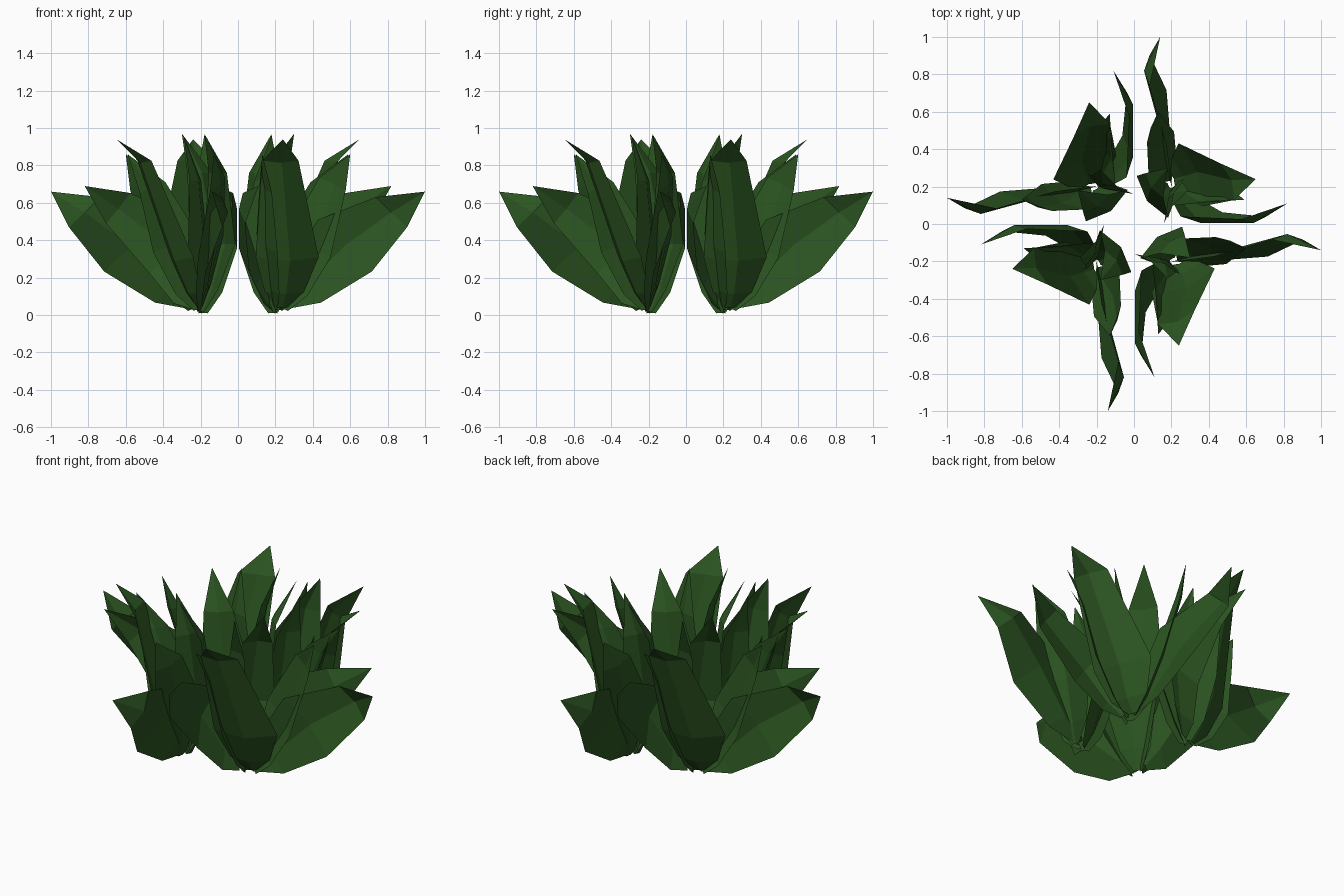
import bpy
import math
from mathutils import Vector, Matrix

if "Cube" in bpy.data.objects:
    bpy.data.objects.remove(bpy.data.objects["Cube"])

green = bpy.data.materials.new("dark leaf green")
green.diffuse_color = (0.024, 0.088, 0.015, 1)
green.use_nodes = True
green.node_tree.nodes["Principled BSDF"].inputs["Base Color"].default_value = green.diffuse_color

# One clump: name, midrib points (base, belly, shoulder, tip), half width, width direction
LEAVES = [
    ("long_side_leaf", (.20, .22, .05), (.15, .57, .37), (.07, .82, .55), (.14, 1.0, .66), .20, (0, .72, -.69)),
    ("short_side_leaf", (.22, .17, .05), (.36, .03, .36), (.64, .02, .57), (.82, .11, .69), .18, (.62, .06, -.78)),
    ("broad_leaf", (.21, .24, .04), (.32, .27, .30), (.51, .23, .82), (.65, .24, .94), .18, (-.35, .93, 0)),
    ("inner_leaf", (.19, .20, .02), (.085, .135, .38), (.10, .20, .76), (.18, .30, .97), .14, (-.6, .8, 0)),
    ("upright_leaf", (.20, .18, .01), (.20, .13, .36), (.22, .16, .72), (.29, .18, .96), .13, (.4, .9, 0)),
    ("back_leaf_a", (.20, .25, .03), (.13, .38, .36), (.10, .51, .70), (.13, .60, .86), .15, (.45, .8, -.38)),
    ("back_leaf_b", (.22, .20, .03), (.34, .14, .38), (.46, .14, .68), (.59, .13, .86), .14, (.85, .4, -.35)),
]
CENTRE = Vector((.25, .22, .4))


def leaf_mesh(base, belly, shoulder, tip, width, direction):
    base, belly, shoulder, tip = map(Vector, (base, belly, shoulder, tip))
    d = Vector(direction).normalized()
    low = base.lerp(belly, .38) + Vector((0, 0, -.02))
    rows = [(base, .15), (low, .62), (belly, 1), (shoulder, .58)]
    # the midrib is pushed outwards so each blade is cupped
    n = d.cross(tip - base).normalized()
    if n.dot(belly - CENTRE) < 0:
        n = -n
    verts, faces = [], []
    for p, w in rows:
        h = width * w
        verts += [p - d * h - n * h * .12, p + n * h * .14, p + d * h - n * h * .12]
    verts.append(tip)
    for r in range(len(rows) - 1):
        for c in range(2):
            a = r * 3 + c
            faces.append((a, a + 1, a + 4, a + 3))
    last = (len(rows) - 1) * 3
    t = len(verts) - 1
    faces += [(last, last + 1, t), (last + 1, last + 2, t)]
    return verts, faces


# Four clumps, turned a quarter each around the centre
for name, *spec in LEAVES:
    verts, faces = leaf_mesh(*spec)
    for k in range(4):
        rot = Matrix.Rotation(k * math.pi / 2, 3, 'Z')
        mesh = bpy.data.meshes.new(name)
        mesh.from_pydata([rot @ v for v in verts], [], faces)
        mesh.materials.append(green)
        obj = bpy.data.objects.new(f"{name}_{k + 1}", mesh)
        bpy.context.collection.objects.link(obj)
